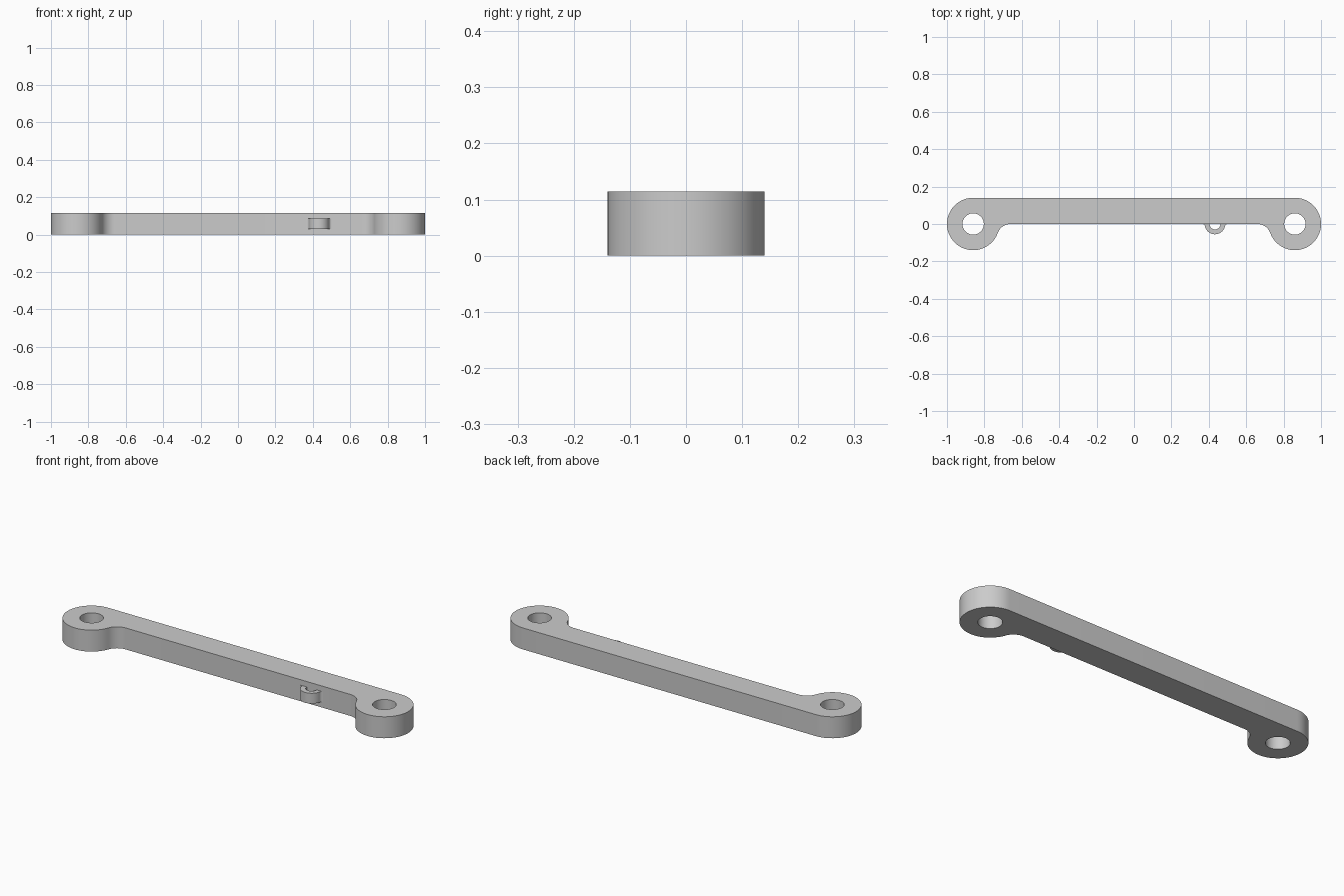
import bpy, bmesh
from math import cos, sin, pi, atan2, sqrt, radians

cube = bpy.data.objects.get("Cube")
if cube:
    bpy.data.objects.remove(cube, do_unlink=True)

grey = bpy.data.materials.new("plain grey")
grey.use_nodes = True
GREY = (0.6, 0.6, 0.6, 1)
grey.diffuse_color = GREY
grey.node_tree.nodes["Principled BSDF"].inputs["Base Color"].default_value = GREY

HEIGHT = 0.114
EYE_X, EYE_R, HOLE_R = 0.86, 0.14, 0.057
FILLET_R = 0.073
LOOP_X, LOOP_R, LOOP_HOLE, LOOP_FILLET = 0.433, 0.055, 0.029, 0.014


def arc(cx, cy, r, a0, a1, n):
    return [(cx + r * cos(a0 + (a1 - a0) * i / n), cy + r * sin(a0 + (a1 - a0) * i / n))
            for i in range(n + 1)]


def mirrored(points, axis=0):
    return [(2 * axis - x, y) for x, y in reversed(points)]


def fillet_geometry(radius, fillet):
    """Offset of the fillet centre from the circle centre, and its direction angle."""
    offset = sqrt((radius + fillet) ** 2 - fillet ** 2)
    return offset, atan2(fillet, offset)


def plate(name, loops, z0, z1):
    """Extrude flat outlines (the first is outer, the rest are holes)."""
    bm = bmesh.new()
    edges = []
    for loop in loops:
        vs = [bm.verts.new((x, y, z0)) for x, y in loop]
        edges += [bm.edges.new((vs[i - 1], vs[i])) for i in range(len(vs))]
    bmesh.ops.triangle_fill(bm, edges=edges, use_beauty=True)
    top = bmesh.ops.extrude_face_region(bm, geom=bm.faces[:], use_keep_orig=True)["geom"]
    bmesh.ops.translate(bm, vec=(0, 0, z1 - z0),
                        verts=[g for g in top if isinstance(g, bmesh.types.BMVert)])
    bmesh.ops.recalc_face_normals(bm, faces=bm.faces[:])
    mesh = bpy.data.meshes.new(name)
    bm.to_mesh(mesh)
    bm.free()
    mesh.materials.append(grey)
    obj = bpy.data.objects.new(name, mesh)
    bpy.context.collection.objects.link(obj)
    bpy.ops.object.select_all(action='DESELECT')
    obj.select_set(True)
    bpy.context.view_layer.objects.active = obj
    bpy.ops.object.shade_smooth_by_angle(angle=radians(30))
    return obj


# Link arm: straight bar with a filleted round eye at each end
off, tilt = fillet_geometry(EYE_R, FILLET_R)
half = arc(EYE_X - off, -FILLET_R, FILLET_R, pi / 2, tilt, 12)
half += arc(EYE_X, 0, EYE_R, -pi + tilt, pi / 2, 48)[1:]
holes = [arc(s * EYE_X, 0, HOLE_R, 0, 2 * pi, 48)[:-1] for s in (-1, 1)]
plate("link_arm", [half + mirrored(half)] + holes, 0, HEIGHT)

# Small half-ring loop on the front of the bar
off, tilt = fillet_geometry(LOOP_R, LOOP_FILLET)
side = arc(LOOP_X - off, -LOOP_FILLET, LOOP_FILLET, pi / 2, tilt, 8)
side += arc(LOOP_X, 0, LOOP_R, -pi + tilt, -pi / 2, 14)[1:]
outer = side + mirrored(side, LOOP_X)[1:]
inner = arc(LOOP_X, 0, LOOP_HOLE, 0, -pi, 24)
plate("front_loop", [outer + inner], 0.03, 0.085)
